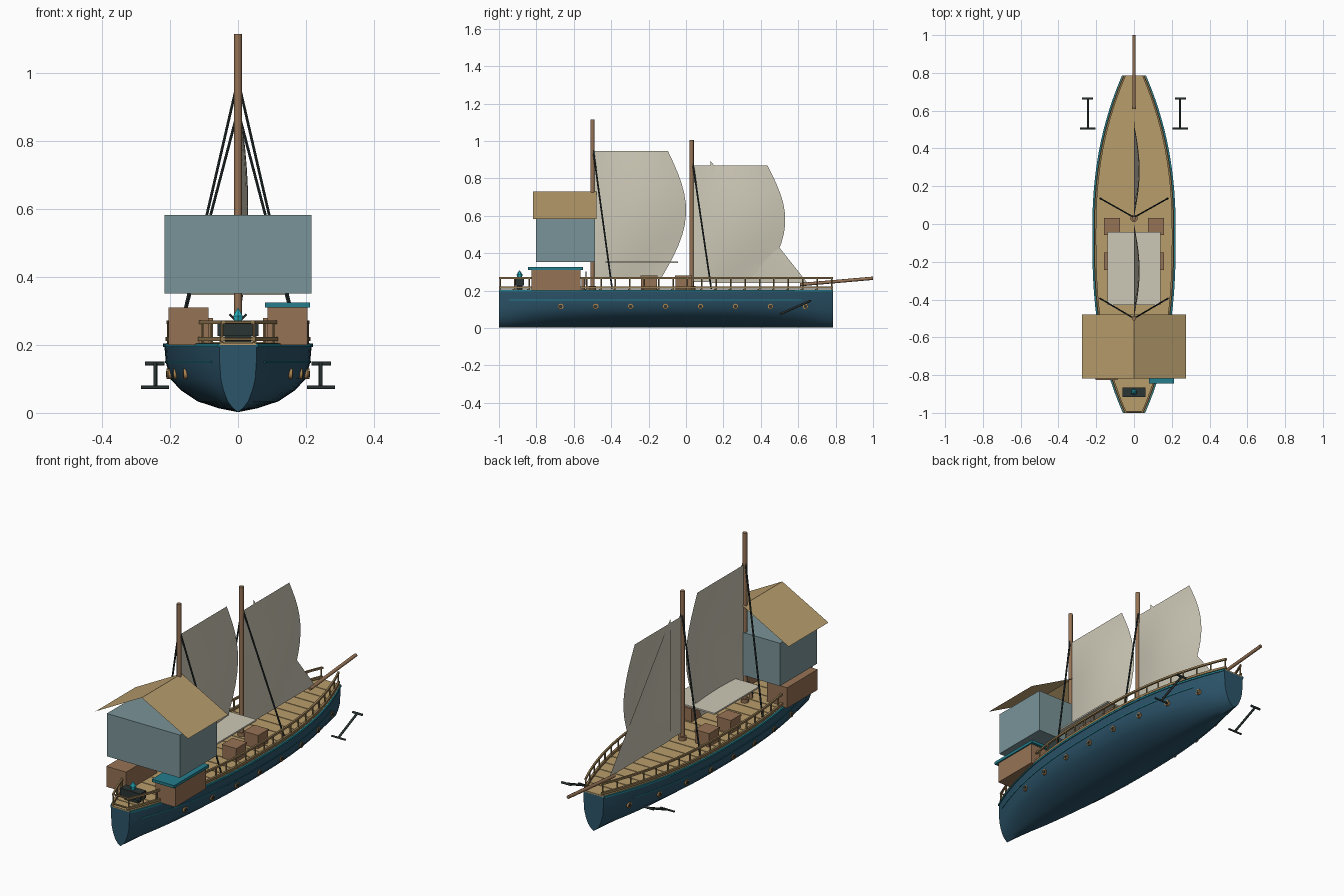
import bpy, bmesh, math
from mathutils import Vector

if "Cube" in bpy.data.objects:
    bpy.data.objects.remove(bpy.data.objects["Cube"])

def mat(name, r, g, b):
    m = bpy.data.materials.new(name)
    m.diffuse_color = (r, g, b, 1)
    m.use_nodes = True
    m.node_tree.nodes["Principled BSDF"].inputs["Base Color"].default_value = m.diffuse_color
    return m

HULL = mat("deep blue hull", .025, .089, .144)
TEAL = mat("teal trim", .017, .205, .262)
TAN = mat("tan planks", .479, .337, .150)
BROWN = mat("brown wood", .305, .171, .091)
SLATE = mat("blue grey wall", .195, .296, .314)
CREAM = mat("cream cloth", .61, .578, .468)
DARK = mat("dark iron", .023, .034, .034)
CYAN = mat("cyan glow", .021, .456, .546)
BRASS = mat("brass", .402, .223, .08)
RAIL = mat("rail wood", .30, .20, .085)

def finish(name, bm, material, smooth=None):
    bmesh.ops.remove_doubles(bm, verts=bm.verts, dist=1e-5)
    bmesh.ops.recalc_face_normals(bm, faces=bm.faces)
    me = bpy.data.meshes.new(name)
    bm.to_mesh(me)
    bm.free()
    ob = bpy.data.objects.new(name, me)
    bpy.context.collection.objects.link(ob)
    me.materials.append(material)
    if smooth:
        bpy.ops.object.select_all(action='DESELECT')
        ob.select_set(True)
        bpy.context.view_layer.objects.active = ob
        bpy.ops.object.shade_smooth_by_angle(angle=math.radians(smooth))
    return ob

def box(name, lo, hi, material):
    bm = bmesh.new()
    bmesh.ops.create_cube(bm, size=1)
    for v in bm.verts:
        v.co = [(lo[i] + hi[i]) / 2 + v.co[i] * (hi[i] - lo[i]) for i in range(3)]
    return finish(name, bm, material)

def rod(name, a, b, r, material, sides=8, r2=None):
    a, b = Vector(a), Vector(b)
    bm = bmesh.new()
    bmesh.ops.create_cone(bm, cap_ends=True, segments=sides, radius1=r,
                          radius2=r if r2 is None else r2, depth=(b - a).length)
    q = (b - a).to_track_quat('Z', 'Y')
    for v in bm.verts:
        v.co = q @ v.co + (a + b) / 2
    return finish(name, bm, material, 50)

def loft(name, rings, material, closed=True, smooth=None):
    bm = bmesh.new()
    rows = [[bm.verts.new(p) for p in ring] for ring in rings]
    n = len(rows[0])
    for r, s in zip(rows, rows[1:]):
        for i in range(n if closed else n - 1):
            j = (i + 1) % n
            bm.faces.new((r[i], r[j], s[j], s[i]))
    if closed:
        bm.faces.new(rows[0])
        bm.faces.new(rows[-1])
    return finish(name, bm, material, smooth)

# Half width of the deck along the length
def width(y):
    if y > -.05:
        return .06 + .157 * (1 - ((y + .05) / .835) ** 2.3)
    return .055 + .162 * (1 - ((-.05 - y) / .95) ** 2.6)

Y0, Y1 = -1, .785
ys = [Y0 + (Y1 - Y0) * i / 32 for i in range(33)]

# Hull lofted from one scaled cross-section
half = [(1, .2), (.98, .15), (.92, .1), (.77, .066), (.55, .034), (.27, .014)]
section = half + [(0, .002)] + [(-x, z) for x, z in reversed(half)]
loft("hull", [[(f * width(y), y, z) for f, z in section] for y in ys], HULL, smooth=50)
loft("deck", [[(f * width(y), y, z) for f, z in
     ((.97, .196), (.97, .206), (-.97, .206), (-.97, .196))] for y in ys], TAN)

# Strip following the side of the ship
def side_strip(name, s, f, off, z, r, material, a=0, b=33):
    loft(name, [[(s * (f * width(y) + off + r * dx), y, z + r * dz) for dx, dz in
         ((1, 1), (1, -1), (-1, -1), (-1, 1))] for y in ys[a:b]], material)

for s in (-1, 1):
    side_strip("gunwale", s, 1, -.001, .199, .005, TEAL)
    side_strip("hull_stripe", s, .98, 0, .15, .0025, TEAL, 1, 30)
    side_strip("upper_rail", s, 1, -.012, .267, .005, RAIL)
    side_strip("lower_rail", s, 1, -.010, .217, .006, RAIL)
    # Rail posts
    for i in range(24):
        y = Y0 + .007 + i * .077
        x = s * (width(y) - .012)
        rod("rail_post", (x, y, .2), (x, y, .267), .004, RAIL, 6)
    # Portholes
    for i in range(8):
        y = -.67 + i * .187
        x = width(y) * .935
        rod("porthole_ring", (s * (x - .01), y, .115), (s * (x + .007), y, .115), .015, BRASS, 12)
        rod("porthole_glass", (s * x, y, .115), (s * (x + .009), y, .115), .009, DARK, 12)
    # Deck crates
    for y in (-.24, -.055):
        a, b = sorted((s * .077, s * .157))
        box("crate", (a, y, .204), (b, y + .085, .27), BROWN)
        box("crate_lid", (a - .003, y - .003, .27), (b + .003, y + .088, .28), BROWN)
    # Stern lockers
    a, b = sorted((s * .087, s * .205))
    box("stern_locker", (a, -.825, .2), (b, -.565, .31), BROWN)
    # Shrouds
    rod("aft_shroud", (0, -.5, .98), (s * .178, -.395, .21), .0045, DARK, 6)
    rod("fore_shroud", (0, .035, .89), (s * .178, .135, .21), .0045, DARK, 6)
    # Anchors
    rod("anchor_shank", (s * .243, .505, .075), (s * .243, .665, .145), .006, DARK)
    rod("anchor_stock", (s * .216, .665, .145), (s * .274, .665, .145), .006, DARK)
    rod("anchor_arms", (s * .203, .505, .075), (s * .285, .505, .075), .005, DARK)

box("locker_lid", (.08, -.845, .31), (.212, -.55, .325), TEAL)

# Deck beams
for i in range(1, 23):
    y = Y0 + i * .077
    w = width(y) - .015
    box("deck_beam", (-w, y - .004, .204), (w, y + .004, .2085), TAN)

# Stern rail
for z in (.217, .267):
    rod("stern_rail", (-.05, -.994, z), (.05, -.994, z), .005, RAIL, 6)

# Masts and bowsprit
rod("aft_mast", (0, -.5, .2), (0, -.5, 1.115), .0115, BROWN, 12)
rod("fore_mast", (0, .03, .2), (0, .03, 1.005), .0115, BROWN, 12)
for y in (-.5, .03):
    rod("mast_collar", (0, y, .2), (0, y, .225), .02, BROWN, 12)
rod("bowsprit", (0, .61, .232), (0, 1, .266), .009, BROWN, 10)

# Sails: curved sheets bellying sideways, with a rounded outer edge
def sail(name, y0, foot, head, bulge, z0, z1):
    rows = []
    for j in range(13):
        v = j / 12
        y1 = foot + (head - foot) * v + bulge * math.sin(math.pi * v)
        rows.append([(.03 * math.sin(math.pi * i / 10) * math.sin(math.pi * v),
                      y0 + (y1 - y0) * i / 10, z0 + (z1 - z0) * v) for i in range(11)])
    loft(name, rows, CREAM, closed=False, smooth=60)

sail("aft_sail", -.495, -.13, -.096, .113, .27, .945)
sail("fore_sail", .035, .40, .435, .113, .245, .87)

# Triangular head sail
rows = []
for j in range(9):
    v = j / 8 * .995
    rows.append([(.012 * math.sin(math.pi * i / 6) * math.sin(math.pi * v),
                  .13 + .52 * (1 - v) * i / 6, .24 + .655 * v) for i in range(7)])
loft("head_sail", rows, CREAM, closed=False, smooth=60)

# Awning over the waist
box("awning", (-.14, -.43, .347), (.14, -.043, .355), CREAM)

# Cabin with an open sheet roof
box("cabin", (-.217, -.803, .352), (.217, -.487, .582), SLATE)
loft("cabin_roof", [[(x, y, z) for x, z in ((-.275, .583), (0, .73), (.275, .583))]
                    for y in (-.817, -.478)], TAN, closed=False)

# Stern console with a glowing crystal
box("console", (-.06, -.915, .226), (.06, -.865, .266), DARK)
box("console_foot", (-.04, -.905, .204), (.04, -.875, .226), DARK)
rod("crystal_base", (0, -.89, .266), (0, -.89, .285), .012, CYAN, 6, .016)
rod("crystal_tip", (0, -.89, .285), (0, -.89, .308), .016, CYAN, 6, .002)

# Steering wheel
rod("wheel_stand", (0, -.55, .2), (0, -.55, .27), .01, BROWN)
for k in range(4):
    a = math.pi * k / 4
    d = Vector((math.cos(a), 0, math.sin(a))) * .036
    c = Vector((0, -.535, .265))
    rod("wheel_spoke", c - d, c + d, .003, DARK, 6)
